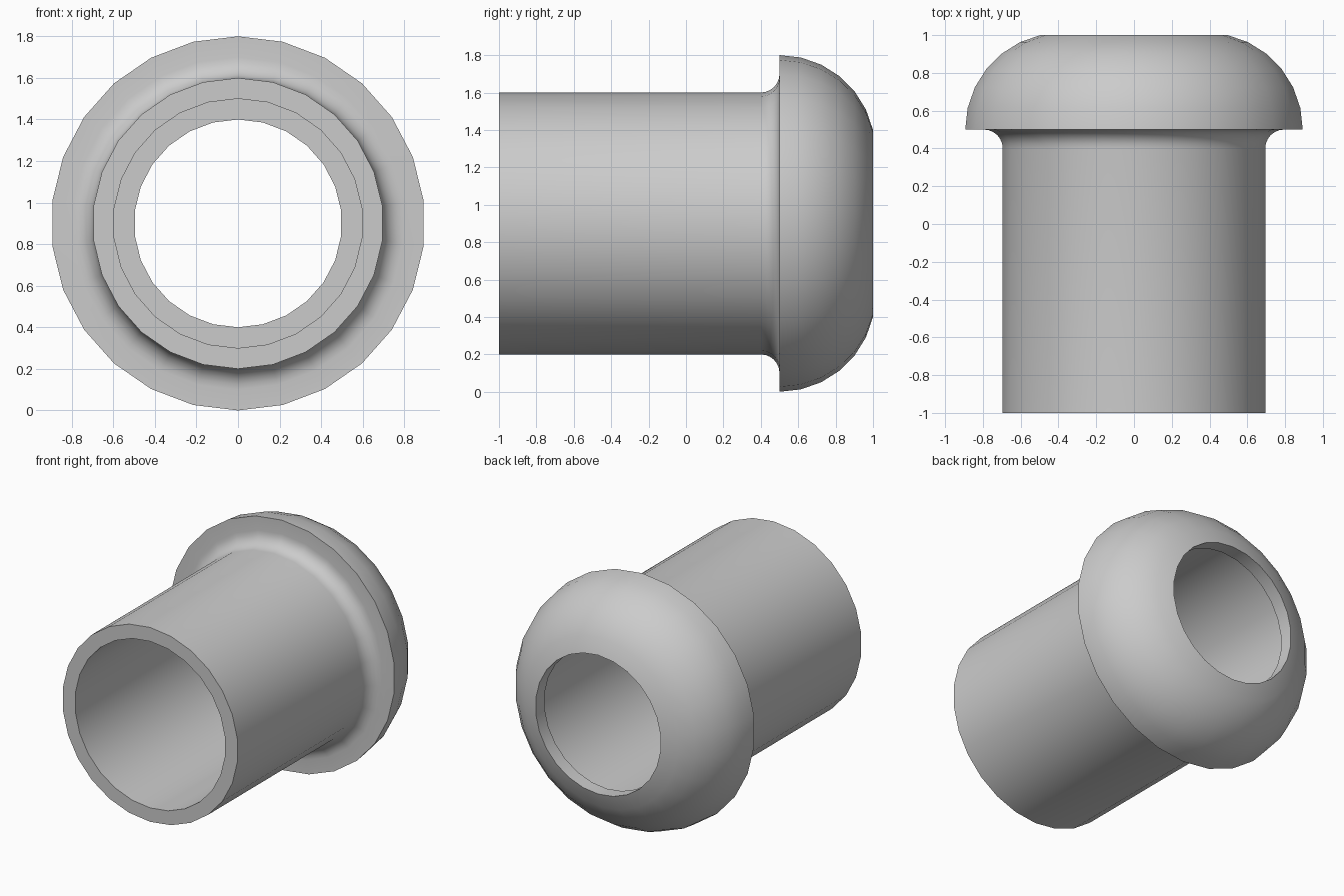
import bpy, bmesh, math

cube = bpy.data.objects.get("Cube")
if cube:
    bpy.data.objects.remove(cube, do_unlink=True)

SIDES = 26
AXIS_Z = 0.9

grey = bpy.data.materials.new("plain_grey")
grey.use_nodes = True
colour = (0.6, 0.6, 0.6, 1)
grey.diffuse_color = colour
grey.node_tree.nodes["Principled BSDF"].inputs["Base Color"].default_value = colour


def arc(r, y, radius, start, end, steps):
    """Points (radius from axis, y) along an arc, angles in degrees."""
    angles = [math.radians(start + (end - start) * i / steps) for i in range(steps + 1)]
    return [(r + radius * math.cos(a), y + radius * math.sin(a)) for a in angles]


def lathe(name, profile):
    """Spin a closed profile about the horizontal y axis."""
    bm = bmesh.new()
    rings = []
    for i in range(SIDES):
        a = 2 * math.pi * i / SIDES
        rings.append([bm.verts.new((r * math.sin(a), y, AXIS_Z + r * math.cos(a)))
                      for r, y in profile])
    n = len(profile)
    for i in range(SIDES):
        here, there = rings[i], rings[(i + 1) % SIDES]
        for j in range(n):
            k = (j + 1) % n
            bm.faces.new((here[j], here[k], there[k], there[j]))
    bmesh.ops.recalc_face_normals(bm, faces=bm.faces)
    mesh = bpy.data.meshes.new(name)
    bm.to_mesh(mesh)
    bm.free()
    mesh.materials.append(grey)
    obj = bpy.data.objects.new(name, mesh)
    bpy.context.collection.objects.link(obj)
    bpy.ops.object.select_all(action='DESELECT')
    obj.select_set(True)
    bpy.context.view_layer.objects.active = obj
    bpy.ops.object.shade_smooth_by_angle(angle=math.radians(30))
    return obj


# Tube bore and front rim
profile = [(0.6, 0.9), (0.6, -1), (0.7, -1)]
# Fillet up to the underside of the head
profile += arc(0.8, 0.4, 0.1, 180, 90, 6)
# Domed head, ending at the narrower mouth
dome_radius = 0.5125
sweep = math.degrees(math.asin(0.5 / dome_radius))
profile += arc(0.9 - dome_radius, 0.5, dome_radius, 0, sweep, 6)
# Lip inside the mouth
profile += [(0.5, 0.9)]

lathe("flanged_bushing", profile)
